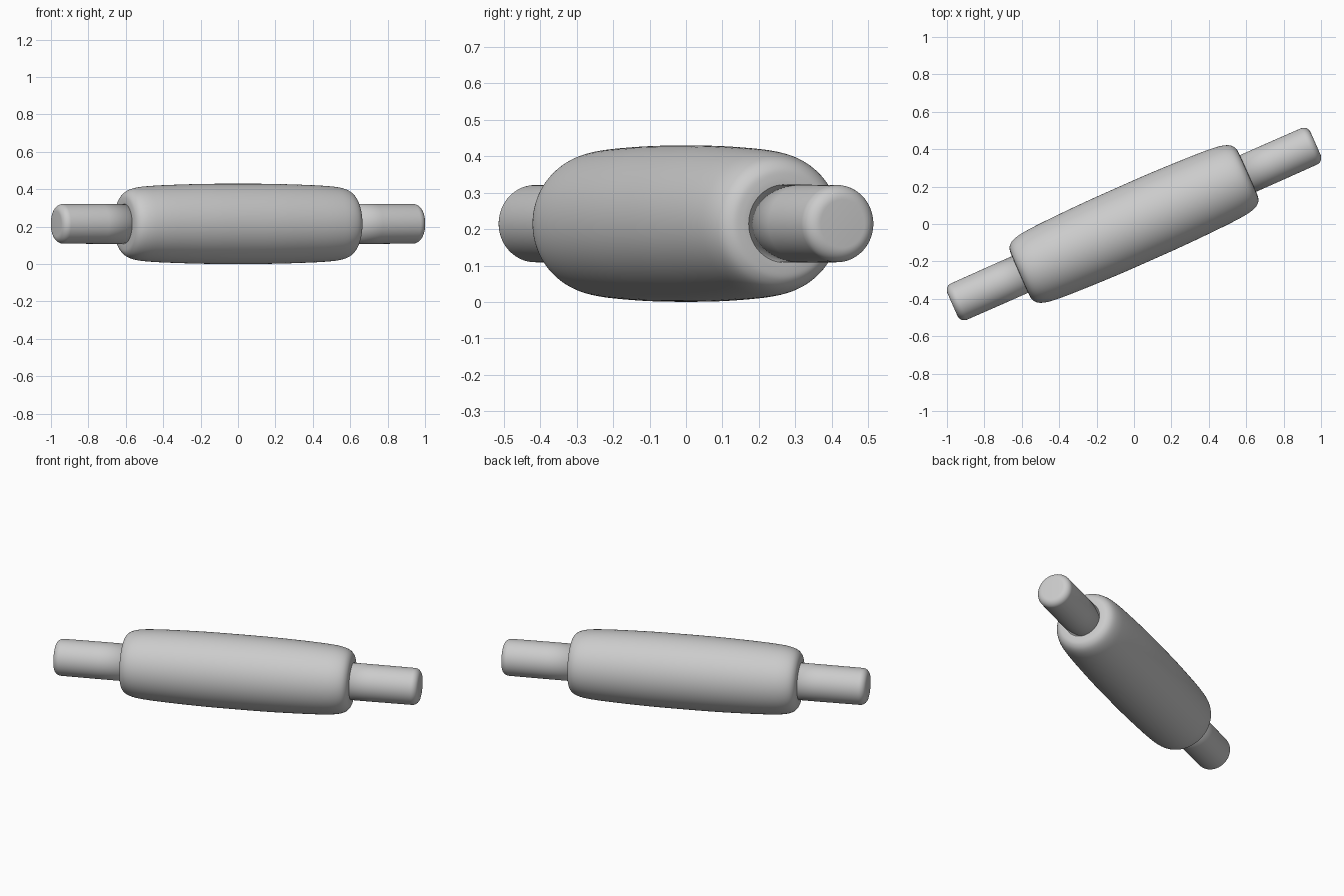
import bpy, bmesh, math
from mathutils import Matrix, Vector

if "Cube" in bpy.data.objects:
    bpy.data.objects.remove(bpy.data.objects["Cube"])

ANGLE = math.radians(23.9)
HEIGHT = 0.215
SEGMENTS = 96


def smooth_profile(pts, steps=6):
    """Catmull-Rom curve through (axis, radius) points."""
    p = [Vector(q) for q in pts]
    p = [2 * p[0] - p[1]] + p + [2 * p[-1] - p[-2]]
    out = []
    for a, b, c, d in zip(p, p[1:], p[2:], p[3:]):
        for i in range(steps):
            t = i / steps
            out.append(0.5 * (2 * b + (c - a) * t + (2 * a - 5 * b + 4 * c - d) * t**2
                              + (3 * b - a - 3 * c + d) * t**3))
    return out + [p[-2]]


def lathe(name, profile, flip=False):
    """Revolve a profile around the pin's axis and lay it on the ground."""
    bm = bmesh.new()
    s = -1 if flip else 1
    verts = [bm.verts.new((s * x, 0, max(r, 0))) for x, r in profile]
    edges = [bm.edges.new(e) for e in zip(verts, verts[1:])]
    bmesh.ops.spin(bm, geom=verts + edges, cent=(0, 0, 0), axis=(1, 0, 0),
                   angle=math.tau, steps=SEGMENTS, use_duplicate=False)
    bmesh.ops.remove_doubles(bm, verts=bm.verts, dist=1e-5)
    bmesh.ops.recalc_face_normals(bm, faces=bm.faces)
    bm.transform(Matrix.Translation((0, 0, HEIGHT)) @ Matrix.Rotation(ANGLE, 4, 'Z'))
    me = bpy.data.meshes.new(name)
    bm.to_mesh(me)
    bm.free()
    ob = bpy.data.objects.new(name, me)
    bpy.context.collection.objects.link(ob)
    me.shade_smooth()
    return ob


# Barrel-shaped roller with soft shoulders
half = [(0, 0.2145), (0.2, 0.2135), (0.4, 0.208), (0.52, 0.202), (0.59, 0.194),
        (0.635, 0.179), (0.659, 0.155), (0.666, 0.125), (0.666, 0.09)]
full = [(-x, r) for x, r in half[:0:-1]] + half
lathe("roller", [(-0.666, 0)] + smooth_profile(full) + [(0.666, 0)])

# Two straight handles with rounded ends
END, RADIUS, FILLET = 1.062, 0.106, 0.04
corner = [(END - FILLET + FILLET * math.sin(a), RADIUS - FILLET + FILLET * math.cos(a))
          for a in (math.radians(9 * i) for i in range(11))]
handle = [(0.6, 0), (0.6, 0.107), (0.8, 0.107)] + corner + [(END, 0)]
lathe("right_handle", handle)
lathe("left_handle", handle, flip=True)
